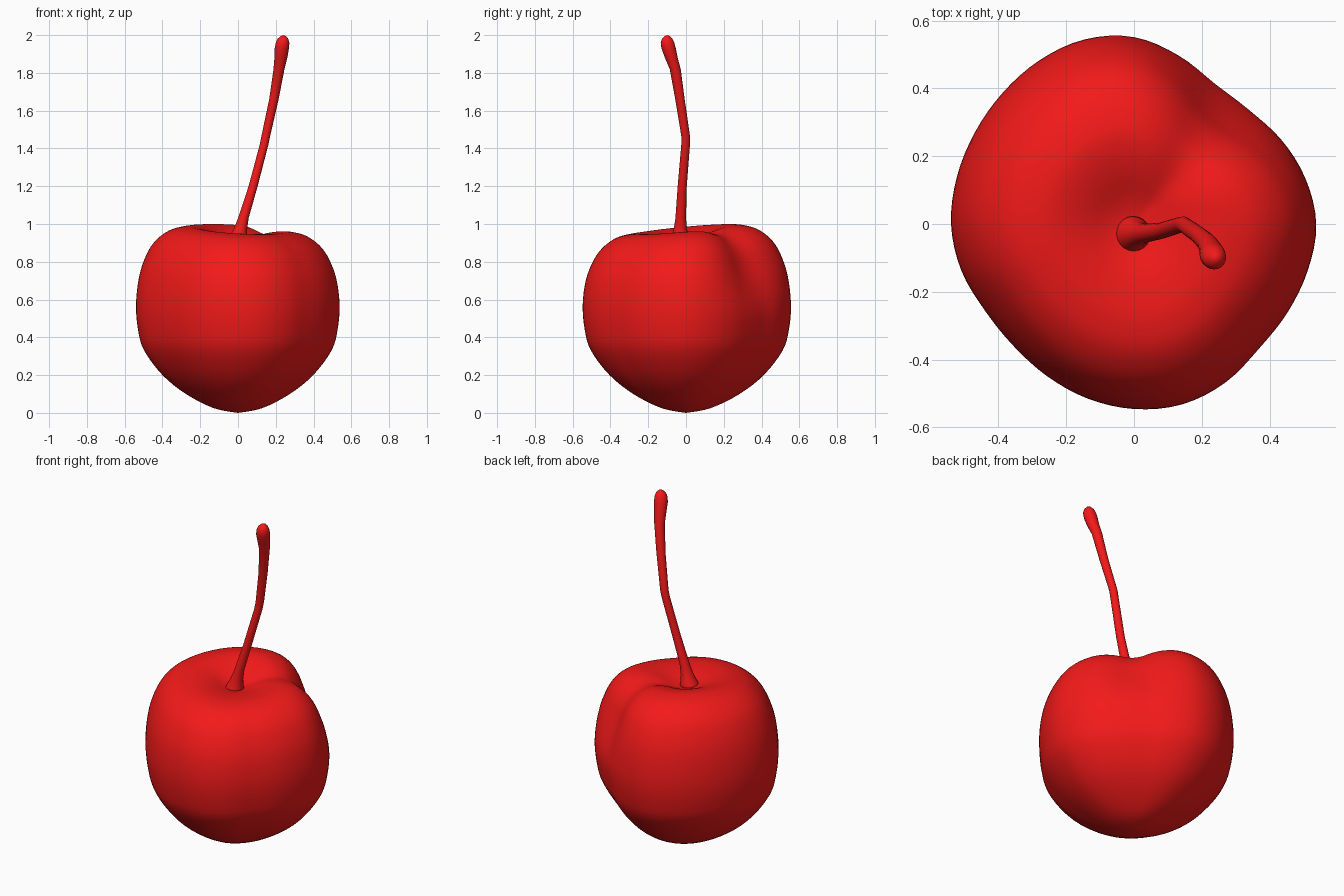
import bpy, bmesh
from math import sin, cos, pi, radians, exp
from mathutils import Vector

if "Cube" in bpy.data.objects:
    bpy.data.objects.remove(bpy.data.objects["Cube"])


def catmull(p, t):
    a, b, c, d = p
    return 0.5 * (2 * b + (c - a) * t + (2 * a - 5 * b + 4 * c - d) * t * t
                  + (3 * b - a - 3 * c + d) * t ** 3)


def smooth_points(pts, steps, closed=False):
    pts = [Vector(p) for p in pts]
    n = len(pts)
    pick = (lambda i: pts[i % n]) if closed else (lambda i: pts[max(0, min(n - 1, i))])
    out = [catmull([pick(i + k) for k in (-1, 0, 1, 2)], s / steps)
           for i in range(n if closed else n - 1) for s in range(steps)]
    return out if closed else out + [pts[-1]]


def smoothstep(a, b, x):
    t = max(0.0, min(1.0, (x - a) / (b - a)))
    return t * t * (3 - 2 * t)


def loft(name, rings, bottom, top, mat):
    """Skin closed rings from bottom to top and close both ends with a point."""
    bm = bmesh.new()
    loops = [[bm.verts.new(p) for p in ring] for ring in rings]
    n = len(loops[0])
    low, high = bm.verts.new(bottom), bm.verts.new(top)
    for j in range(n):
        k = (j + 1) % n
        for a, b in zip(loops, loops[1:]):
            bm.faces.new((a[j], a[k], b[k], b[j]))
        bm.faces.new((low, loops[0][k], loops[0][j]))
        bm.faces.new((high, loops[-1][j], loops[-1][k]))
    for f in bm.faces:
        f.smooth = True
    bmesh.ops.recalc_face_normals(bm, faces=bm.faces)
    mesh = bpy.data.meshes.new(name)
    bm.to_mesh(mesh)
    bm.free()
    mesh.materials.append(mat)
    obj = bpy.data.objects.new(name, mesh)
    bpy.context.collection.objects.link(obj)
    return obj


red = bpy.data.materials.new("red")
red.diffuse_color = (0.9, 0.01, 0.01, 1)
red.use_nodes = True
red.node_tree.nodes["Principled BSDF"].inputs["Base Color"].default_value = red.diffuse_color

# Fruit: plan outline (radius every 15 degrees) times a side profile
outline = [.538, .524, .502, .480, .480, .515, .552, .564, .558, .548, .542, .541,
           .540, .528, .509, .506, .517, .533, .546, .551, .540, .521, .523, .531]
radii = [v.x for v in smooth_points([(r, 0) for r in outline], 4, True)]
profile = smooth_points([(0, 0), (.24, .025), (.51, .1), (.74, .2), (.92, .33), (.98, .44),
                         (1, .57), (.97, .7), (.90, .8), (.81, .87), (.68, .922),
                         (.54, .943), (.42, .945), (.28, .937), (.14, .92), (0, .91)], 4)


def fruit_point(f, z, i):
    a = 2 * pi * i / len(radii)
    groove = exp(-((a - radians(50)) / radians(24)) ** 2)
    upper = smoothstep(.5, .9, z)
    round_mix = smoothstep(0, .5, f)
    r = f * (radii[i] * round_mix + .53 * (1 - round_mix))
    r *= 1 - .11 * groove * smoothstep(.5, .8, z)
    # one shoulder rises, the groove dips
    lift = .027 * (1 + cos(a - radians(120))) - .035 * groove
    return r * cos(a), r * sin(a), z + lift * upper * smoothstep(0, .5, f)


rings = [[fruit_point(p.x, p.y, i) for i in range(len(radii))] for p in profile[1:-1]]
loft("fruit", rings, (0, 0, 0), (0, 0, .91), red)

# Stem: flared foot, kink in the middle, rounded knob at the end (x, y, z, radius)
path = [(-.005, -.03, .90, .058), (0, -.03, .93, .047), (.012, -.03, .97, .036),
        (.028, -.028, 1.03, .028), (.08, -.02, 1.2, .024), (.138, -.002, 1.42, .023),
        (.146, -.001, 1.46, .023), (.19, -.032, 1.66, .025), (.217, -.057, 1.82, .029),
        (.227, -.078, 1.88, .034), (.232, -.092, 1.93, .038), (.236, -.098, 1.96, .036),
        (.238, -.1, 1.982, .027), (.24, -.1, 1.995, .013)]
rings = [[(x + r * cos(2 * pi * k / 20), y + r * sin(2 * pi * k / 20), z) for k in range(20)]
         for x, y, z, r in path]
loft("stem", rings, (-.005, -.03, .89), (.24, -.1, 2.0), red)
